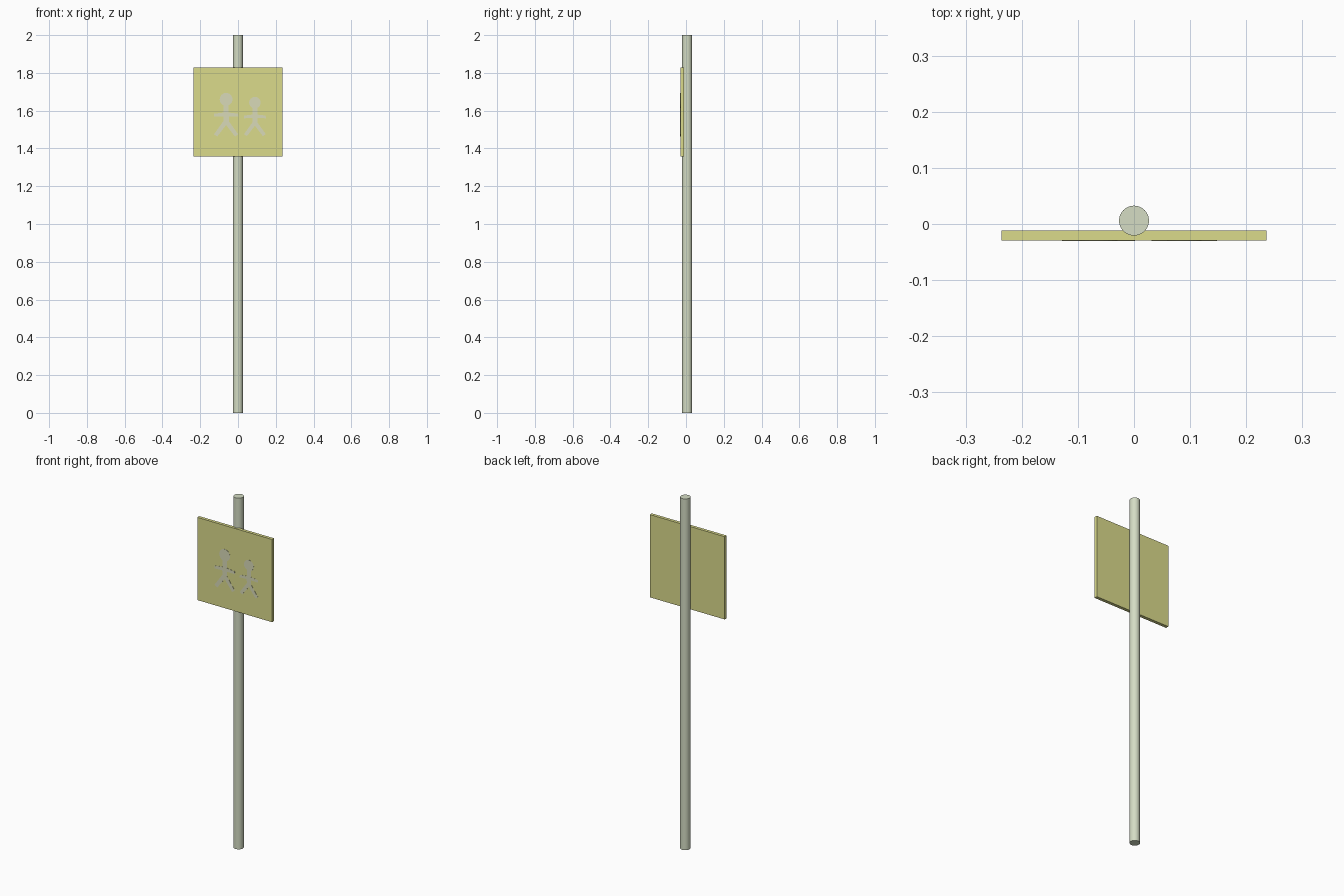
import bpy, bmesh, math

if "Cube" in bpy.data.objects:
    bpy.data.objects.remove(bpy.data.objects["Cube"])


def material(name, rgb):
    m = bpy.data.materials.new(name)
    m.diffuse_color = (*rgb, 1)
    m.use_nodes = True
    m.node_tree.nodes["Principled BSDF"].inputs["Base Color"].default_value = m.diffuse_color
    return m


POLE = material("pale_grey_green", (0.66, 0.72, 0.55))
YELLOW = material("sign_yellow", (0.71, 0.71, 0.26))
PALE = material("pictogram_pale", (0.69, 0.70, 0.48))
FRONT, BACK = -0.0295, -0.0115   # faces of the sign panel


def add_object(name, bm, mat):
    bmesh.ops.recalc_face_normals(bm, faces=bm.faces)
    mesh = bpy.data.meshes.new(name)
    bm.to_mesh(mesh)
    bm.free()
    mesh.materials.append(mat)
    ob = bpy.data.objects.new(name, mesh)
    bpy.context.collection.objects.link(ob)
    return ob


def extrude_outline(bm, points, front, back):
    face = bm.faces.new([bm.verts.new((x, front, z)) for x, z in points])
    out = bmesh.ops.extrude_face_region(bm, geom=[face], use_keep_orig=True)
    verts = [g for g in out["geom"] if isinstance(g, bmesh.types.BMVert)]
    bmesh.ops.translate(bm, verts=verts, vec=(0, back - front, 0))


# Pole
bpy.ops.mesh.primitive_cylinder_add(vertices=32, radius=0.0267, depth=2,
                                    location=(0, 0.006, 1))
pole = bpy.context.object
pole.name = "pole"
pole.data.materials.append(POLE)
bpy.ops.object.shade_smooth_by_angle(angle=math.radians(40))

# Square sign panel
bm = bmesh.new()
extrude_outline(bm, [(-0.236, 1.358), (0.236, 1.358), (0.236, 1.829), (-0.236, 1.829)],
                FRONT, BACK)
add_object("sign_panel", bm, YELLOW)

# Right half of a walking figure, measured from the middle of the feet line
HALF = [(0.014, 0.176), (0.014, 0.127), (0.063, 0.121), (0.065, 0.105),
        (0.015, 0.107), (0.014, 0.082), (0.064, 0.012), (0.047, 0.0)]
OUTLINE = HALF + [(0, 0.061)] + [(-x, z) for x, z in reversed(HALF)]


def figure(name, cx, base, s):
    bm = bmesh.new()
    head = [(0.034 * math.cos(a), 0.197 + 0.034 * math.sin(a))
            for a in (i * math.tau / 24 for i in range(24))]
    for shape in (OUTLINE, head):
        extrude_outline(bm, [(cx + x * s, base + z * s) for x, z in shape],
                        FRONT - 0.001, FRONT + 0.002)
    add_object(name, bm, PALE)


# Pictograms, slightly raised on the panel
figure("large_figure", -0.063, 1.463, 1.0)
figure("small_figure", 0.0895, 1.465, 0.9)
